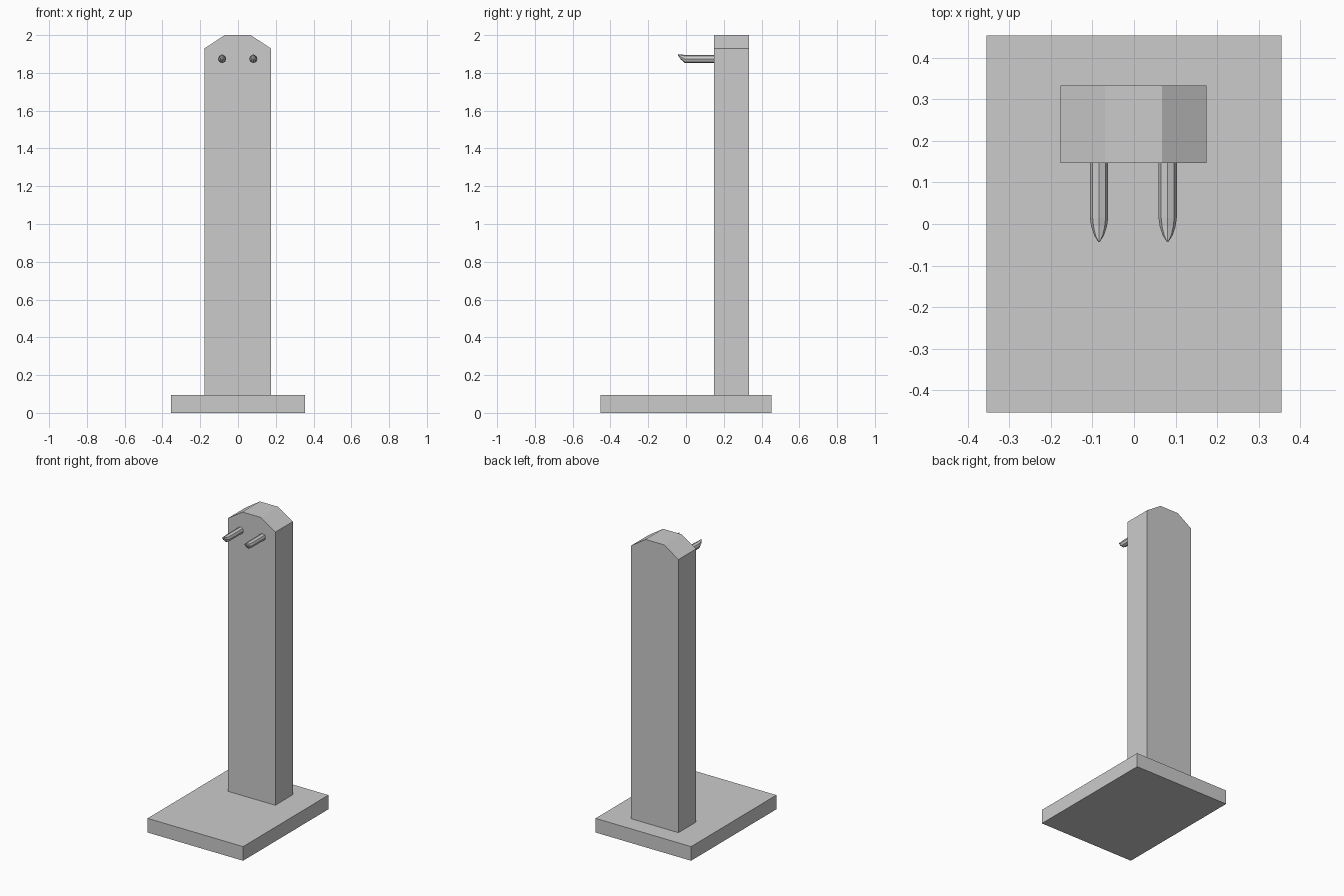
import bpy, bmesh
from math import sin, cos, tau

if "Cube" in bpy.data.objects:
    bpy.data.objects.remove(bpy.data.objects["Cube"])


def loft(name, rings):
    """Join equal-length rings of points into a closed solid."""
    bm = bmesh.new()
    loops = [[bm.verts.new(p) for p in ring] for ring in rings]
    n = len(loops[0])
    for a, b in zip(loops, loops[1:]):
        for i in range(n):
            j = (i + 1) % n
            bm.faces.new((a[i], a[j], b[j], b[i]))
    bm.faces.new(loops[0])
    bm.faces.new(loops[-1])
    bmesh.ops.recalc_face_normals(bm, faces=bm.faces)
    mesh = bpy.data.meshes.new(name)
    bm.to_mesh(mesh)
    bm.free()
    obj = bpy.data.objects.new(name, mesh)
    bpy.context.collection.objects.link(obj)
    return obj


# Base plate
plate = [(-0.355, -0.453), (0.355, -0.453), (0.355, 0.453), (-0.355, 0.453)]
loft("base_plate", [[(x, y, z) for x, y in plate] for z in (0, 0.095)])

# Upright post with chamfered top
profile = [(-0.177, 0.095), (0.174, 0.095), (0.174, 1.93),
           (0.067, 2.0), (-0.07, 2.0), (-0.177, 1.93)]
loft("post", [[(x, y, z) for x, z in profile] for y in (0.147, 0.333)])

# Eight-sided pegs with upturned tips: y, centre z, half width, half height
sections = [(0.147, 1.874, 0.022, 0.022), (0.015, 1.874, 0.022, 0.022),
            (-0.006, 1.874, 0.019, 0.0215), (-0.027, 1.884, 0.012, 0.013),
            (-0.043, 1.896, 0.002, 0.003)]
for side, cx in (("left", -0.084), ("right", 0.081)):
    loft(side + "_peg", [[(cx + rx * cos(tau * k / 8), y, cz + rz * sin(tau * k / 8))
                          for k in range(8)] for y, cz, rx, rz in sections])
